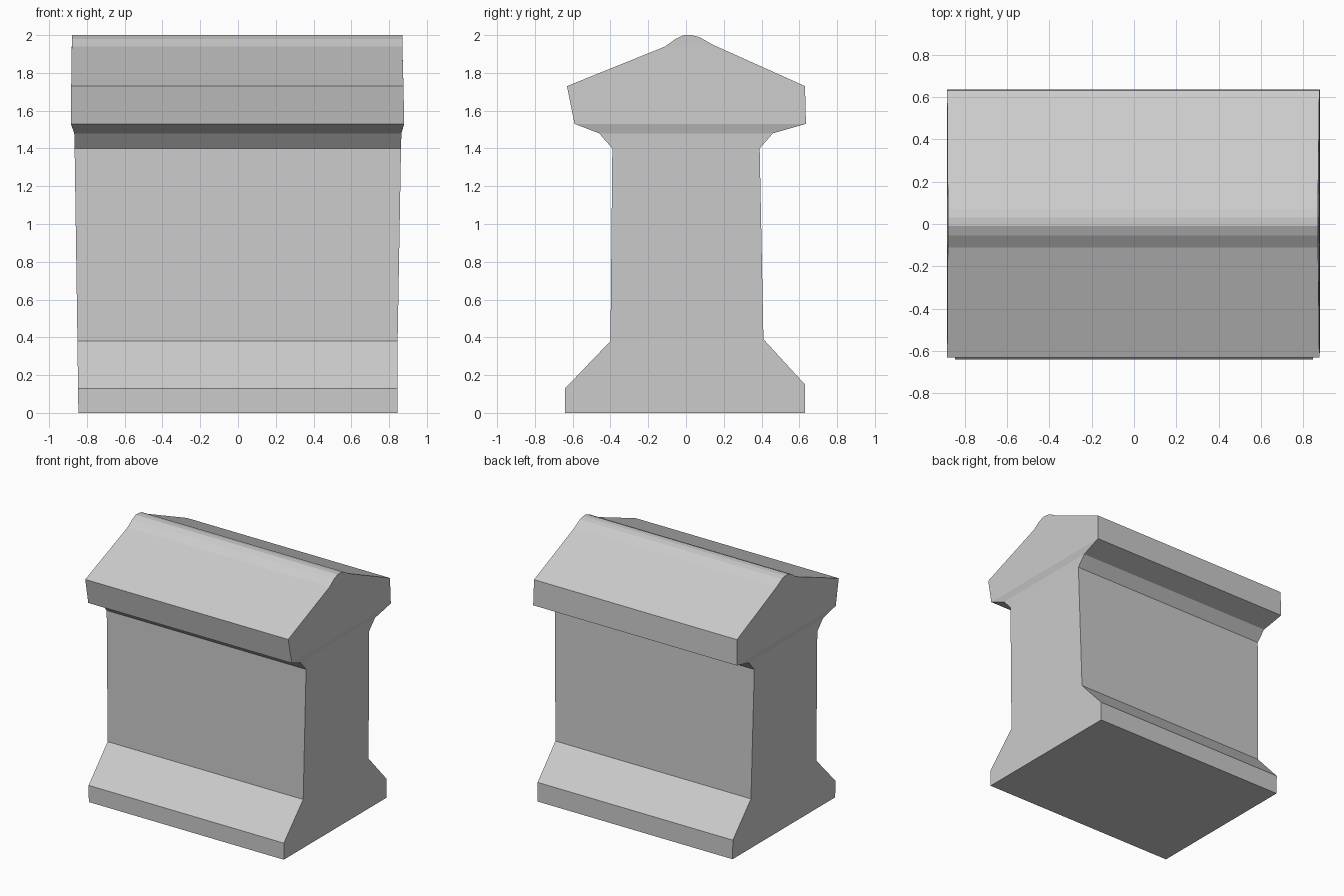
import bpy
import bmesh

if "Cube" in bpy.data.objects:
    bpy.data.objects.remove(bpy.data.objects["Cube"])

# Horizontal levels from ground to ridge:
# (front y, front z, back y, back z, left x, right x)
LEVELS = [
    (-0.64, 0.00, 0.63, 0.00, -0.845, 0.845),   # plinth bottom
    (-0.64, 0.13, 0.63, 0.15, -0.847, 0.845),   # plinth top edge
    (-0.40, 0.38, 0.41, 0.39, -0.85, 0.845),    # shaft bottom
    (-0.39, 1.40, 0.39, 1.40, -0.865, 0.863),   # shaft top
    (-0.46, 1.48, 0.46, 1.48, -0.867, 0.865),   # corbel
    (-0.59, 1.53, 0.635, 1.53, -0.885, 0.88),   # cap underside
    (-0.63, 1.73, 0.63, 1.73, -0.883, 0.876),   # eaves
    (-0.11, 1.94, 0.14, 1.95, -0.88, 0.87),     # ridge foot
    (-0.055, 1.98, 0.07, 1.99, -0.88, 0.87),    # ridge shoulder
    (-0.01, 2.00, 0.03, 2.00, -0.88, 0.87),     # ridge top
]

bm = bmesh.new()
rings = []
for fy, fz, by, bz, lx, rx in LEVELS:
    corners = [(lx, fy, fz), (rx, fy, fz), (rx, by, bz), (lx, by, bz)]
    rings.append([bm.verts.new(c) for c in corners])

# Walls between levels, then bottom and top faces
for low, high in zip(rings, rings[1:]):
    for i in range(4):
        j = (i + 1) % 4
        bm.faces.new((low[i], low[j], high[j], high[i]))
bm.faces.new(rings[0][::-1])
bm.faces.new(rings[-1])
bmesh.ops.recalc_face_normals(bm, faces=bm.faces)

mesh = bpy.data.meshes.new("gabled_stone_pillar")
bm.to_mesh(mesh)
bm.free()
pillar = bpy.data.objects.new("gabled_stone_pillar", mesh)
bpy.context.collection.objects.link(pillar)
